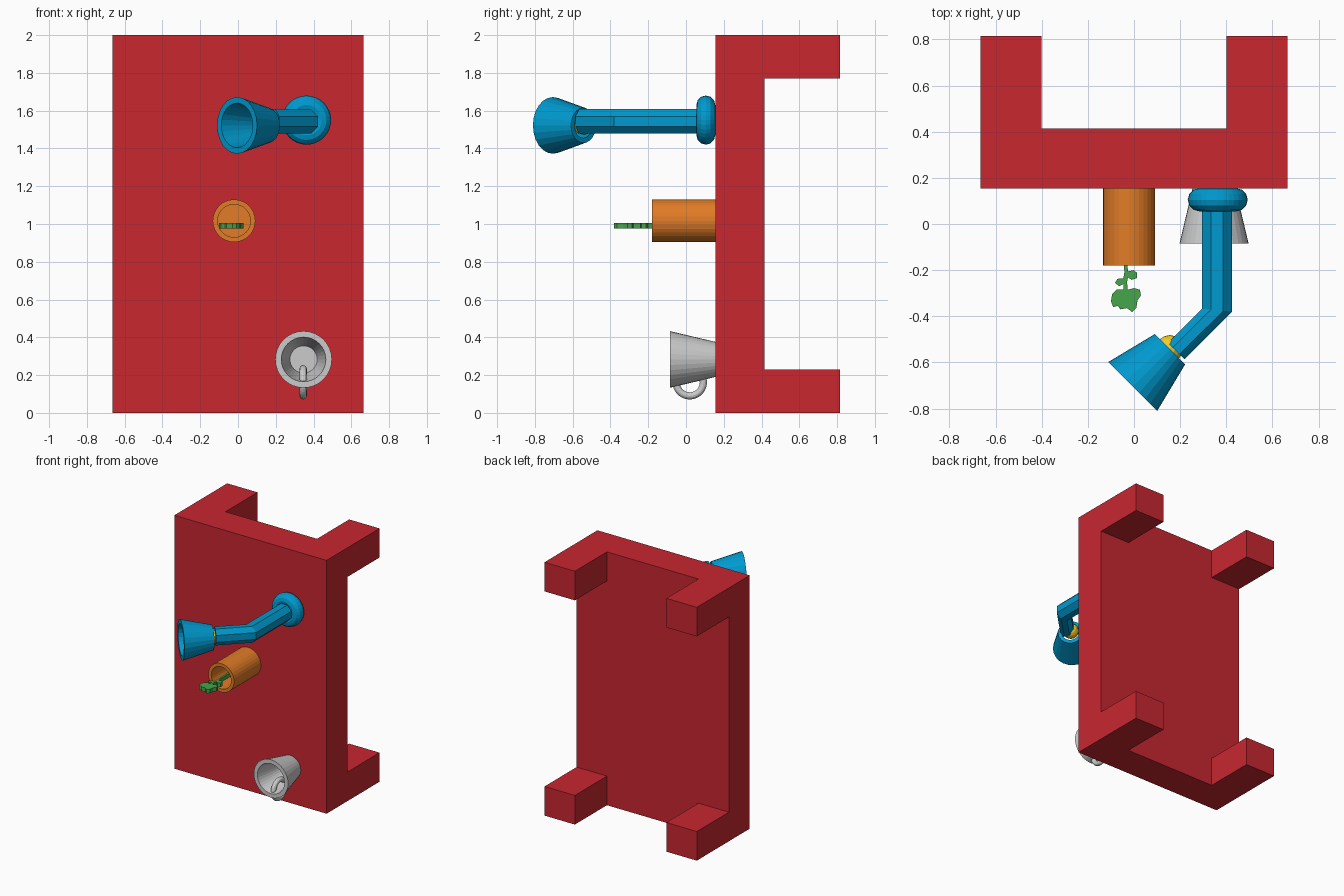
import bpy, bmesh
from math import pi, cos, sin, radians
from mathutils import Vector

if "Cube" in bpy.data.objects:
    bpy.data.objects.remove(bpy.data.objects["Cube"])

def material(name, rgb):
    m = bpy.data.materials.new(name)
    m.diffuse_color = (*rgb, 1)
    m.use_nodes = True
    m.node_tree.nodes["Principled BSDF"].inputs["Base Color"].default_value = m.diffuse_color
    return m

RED = material("red", (0.58, 0.02, 0.03))
BLUE = material("blue", (0.0, 0.32, 0.62))
ORANGE = material("orange", (0.75, 0.2, 0.02))
GREEN = material("green", (0.06, 0.38, 0.07))
YELLOW = material("yellow", (0.9, 0.6, 0.02))

def finish(name, bm, mat=None, smooth=None):
    bmesh.ops.recalc_face_normals(bm, faces=bm.faces)
    me = bpy.data.meshes.new(name)
    bm.to_mesh(me)
    bm.free()
    ob = bpy.data.objects.new(name, me)
    bpy.context.collection.objects.link(ob)
    if mat:
        me.materials.append(mat)
    if smooth:
        bpy.context.view_layer.objects.active = ob
        ob.select_set(True)
        bpy.ops.object.shade_smooth_by_angle(angle=radians(smooth))
        ob.select_set(False)
    return ob

def box(bm, lo, hi):
    vs = bmesh.ops.create_cube(bm, size=1)["verts"]
    for v in vs:
        v.co = Vector([lo[i] + (v.co[i] + 0.5) * (hi[i] - lo[i]) for i in range(3)])

def loft(bm, rings, closed=False):
    """Skin a list of vertex rings; cap the ends unless the rings close up."""
    rings = [[bm.verts.new(p) for p in r] for r in rings]
    n = len(rings[0])
    pairs = list(zip(rings, rings[1:])) + ([(rings[-1], rings[0])] if closed else [])
    for a, b in pairs:
        for i in range(n):
            bm.faces.new((a[i], a[(i + 1) % n], b[(i + 1) % n], b[i]))
    if not closed:
        bm.faces.new(rings[0])
        bm.faces.new(rings[-1])

def lathe(name, profile, origin, axis, sides, mat=None, closed=False, smooth=None):
    """Turn (radius, distance) points around an axis."""
    d = Vector(axis).normalized()
    up = Vector((0, 0, 1)) if abs(d.z) < 0.9 else Vector((0, 1, 0))
    side = d.cross(up).normalized()
    bm = bmesh.new()
    loft(bm, [[Vector(origin) + d * t + (side * cos(2 * pi * i / sides) + up * sin(2 * pi * i / sides)) * r
               for i in range(sides)] for r, t in profile], closed)
    return finish(name, bm, mat, smooth)

def circle(major, minor, n, t=0):
    return [(major + minor * cos(2 * pi * i / n), t + minor * sin(2 * pi * i / n)) for i in range(n)]

# Table lying on its side: top and four legs
bm = bmesh.new()
box(bm, (-0.665, 0.155, 0), (0.665, 0.415, 2))
finish("table_top", bm, RED)
for sx in ("left", "right"):
    for sz in ("lower", "upper"):
        x = -0.665 if sx == "left" else 0.4
        z = 0 if sz == "lower" else 1.77
        bm = bmesh.new()
        box(bm, (x, 0.415, z), (x + 0.265, 0.815, z + 0.23))
        finish(f"{sz}_{sx}_leg", bm, RED)

# Lamp: ring base, bent arm, open shade, bulb
lathe("lamp_base", circle(0.08, 0.05, 12), (0.363, 0.105, 1.55), (0, -1, 0), 32, BLUE, True)

def arm_ring(center, across, width, height, sides=8):
    a = Vector(across).normalized()
    return [Vector(center) + a * width * cos(t) + Vector((0, 0, height)) * sin(t)
            for t in (2 * pi * (i + 0.5) / sides for i in range(sides))]

bm = bmesh.new()
loft(bm, [arm_ring((0.36, 0.155, 1.543), (1, 0, 0), 0.07, 0.07),
          arm_ring((0.36, -0.374, 1.543), (1, -0.1, 0), 0.07, 0.07),
          arm_ring((0.183, -0.55, 1.543), (1, -1, 0), 0.055, 0.07)])
finish("lamp_arm", bm, BLUE)

lathe("lamp_shade", [(0.093, 0), (0.15, 0.228), (0.118, 0.228), (0.066, 0)],
      (0.156, -0.543, 1.522), (-1, -1, 0), 24, BLUE, True)
lathe("lamp_bulb", [(0.058 * sin(pi * i / 8) + 0.0005, -0.058 * cos(pi * i / 8)) for i in range(9)],
      (0.155, -0.54, 1.53), (-1, -1, 0), 16, YELLOW)

# Flower pot and flat sprout
lathe("flower_pot", [(0.113, 0), (0.113, 0.335), (0.087, 0.335), (0.087, 0.06)],
      (-0.021, 0.155, 1.017), (0, -1, 0), 32, ORANGE)
outline = [(-0.05, 0.1), (-0.03, 0.1), (-0.03, -0.175), (-0.025, -0.205), (0, -0.2), (0.014, -0.213),
           (0.012, -0.235), (-0.01, -0.242), (-0.026, -0.232), (-0.03, -0.25), (-0.028, -0.285),
           (0.0, -0.278), (0.026, -0.285), (0.03, -0.31), (0.015, -0.332), (0.01, -0.365),
           (-0.008, -0.382), (-0.03, -0.365), (-0.06, -0.37), (-0.07, -0.355), (-0.09, -0.36),
           (-0.1, -0.335), (-0.095, -0.305), (-0.075, -0.283), (-0.045, -0.285), (-0.045, -0.26),
           (-0.065, -0.27), (-0.082, -0.255), (-0.072, -0.238), (-0.046, -0.235), (-0.042, -0.21)]
bm = bmesh.new()
loft(bm, [[(x, y, z) for x, y in outline] for z in (0.975, 1.006)])
finish("plant", bm, GREEN)

# Mug with ring handle
lathe("mug", [(0.093, 0), (0.15, 0.24), (0.118, 0.24), (0.072, 0.03)],
      (0.347, 0.155, 0.283), (0, -1, 0), 32)
lathe("mug_handle", circle(0.072, 0.019, 12), (0.345, 0.02, 0.162), (1, 0, 0), 32, closed=True)
